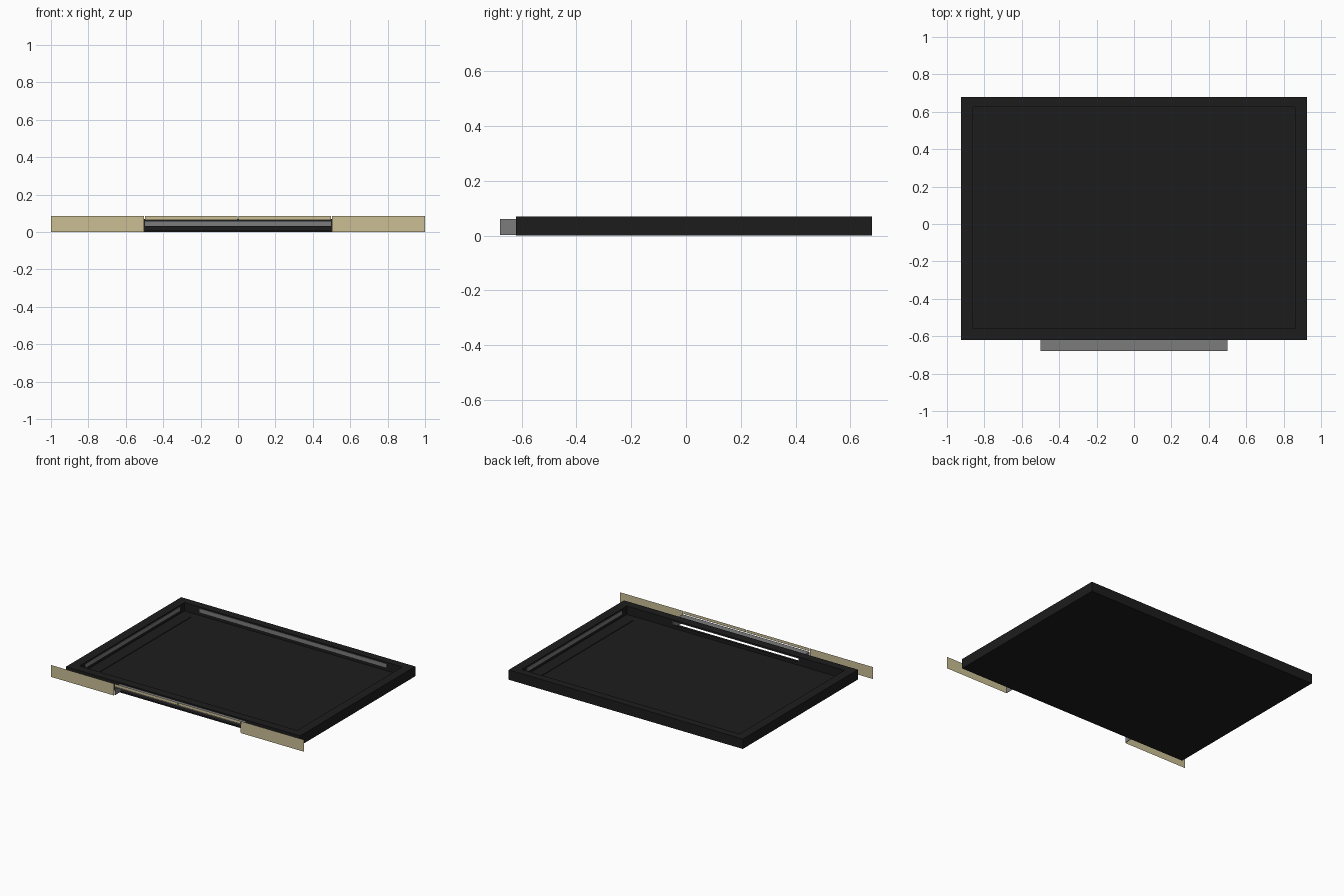
import bpy
import bmesh
from mathutils import Matrix, Vector

if "Cube" in bpy.data.objects:
    bpy.data.objects.remove(bpy.data.objects["Cube"])


def material(name, rgb):
    m = bpy.data.materials.new(name)
    m.diffuse_color = (*rgb, 1)
    m.use_nodes = True
    m.node_tree.nodes["Principled BSDF"].inputs["Base Color"].default_value = m.diffuse_color
    return m


BLACK = material("black_metal", (0.012, 0.012, 0.012))
GREY = material("grey_lining", (0.2, 0.2, 0.2))
TAN = material("tan_panel", (0.6, 0.52, 0.3))


def finish(name, bm, mat):
    mesh = bpy.data.meshes.new(name)
    bm.to_mesh(mesh)
    bm.free()
    mesh.materials.append(mat)
    ob = bpy.data.objects.new(name, mesh)
    bpy.context.collection.objects.link(ob)
    return ob


def box(name, x, y, z, mat):
    """Box given by its (min, max) range on each axis."""
    bm = bmesh.new()
    size = Vector((x[1] - x[0], y[1] - y[0], z[1] - z[0]))
    mid = Vector((sum(x), sum(y), sum(z))) / 2
    bmesh.ops.create_cube(bm, size=1, matrix=Matrix.Translation(mid) @ Matrix.Diagonal((*size, 1)))
    return finish(name, bm, mat)


def panel(name, x, z, y, mat):
    """Flat upright sheet facing the front."""
    bm = bmesh.new()
    bm.faces.new([bm.verts.new((a, y, b)) for a, b in
                  ((x[0], z[0]), (x[1], z[0]), (x[1], z[1]), (x[0], z[1]))])
    return finish(name, bm, mat)


# Tray floor and back wall
W, IW = 0.925, 0.86
FRONT, IFRONT, IBACK, BACK = -0.62, -0.56, 0.625, 0.68
FLOOR, TOP = 0.01, 0.07
box("tray_floor", (-W, W), (FRONT, BACK), (0, FLOOR), BLACK)
box("back_wall", (-W, W), (IBACK, BACK), (FLOOR, TOP), BLACK)
box("back_strip", (-0.74, 0.74), (IBACK - 0.003, IBACK), (0.033, 0.06), GREY)

# Front opening: flange above, low lip below, grey hood reaching to the panel
box("front_flange", (-0.5, 0.5), (FRONT, IFRONT), (0.06, TOP), BLACK)
box("front_lip", (-0.5, 0.5), (IFRONT - 0.004, IFRONT), (FLOOR, 0.033), BLACK)
box("hood_top", (-0.5, 0.5), (-0.68, IFRONT - 0.001), (0.057, 0.0605), GREY)

for side, s in (("left", -1), ("right", 1)):
    def span(a, b):
        return tuple(sorted((s * a, s * b)))

    # Side wall, front wall section and inner strip
    box(side + "_wall", span(IW, W), (FRONT, IBACK), (FLOOR, TOP), BLACK)
    box(side + "_front_wall", span(0.5, IW), (FRONT, IFRONT), (FLOOR, TOP), BLACK)
    box(side + "_strip", span(IW - 0.003, IW), (-0.5, 0.57), (0.033, 0.06), GREY)
    # Floor rib
    box(side + "_rib", span(0.77, 0.815), (-0.5, 0.57), (FLOOR, FLOOR + 0.004), BLACK)
    # Hood end plate and front panels
    box(side + "_hood_end", span(0.497, 0.5), (-0.68, IFRONT - 0.001), (0.003, 0.0605), GREY)
    panel(side + "_front_ear", span(0.502, 1.0), (0.0, 0.085), -0.681, TAN)
    panel(side + "_top_strip", span(0.002, 0.498), (0.065, 0.085), -0.681, TAN)
